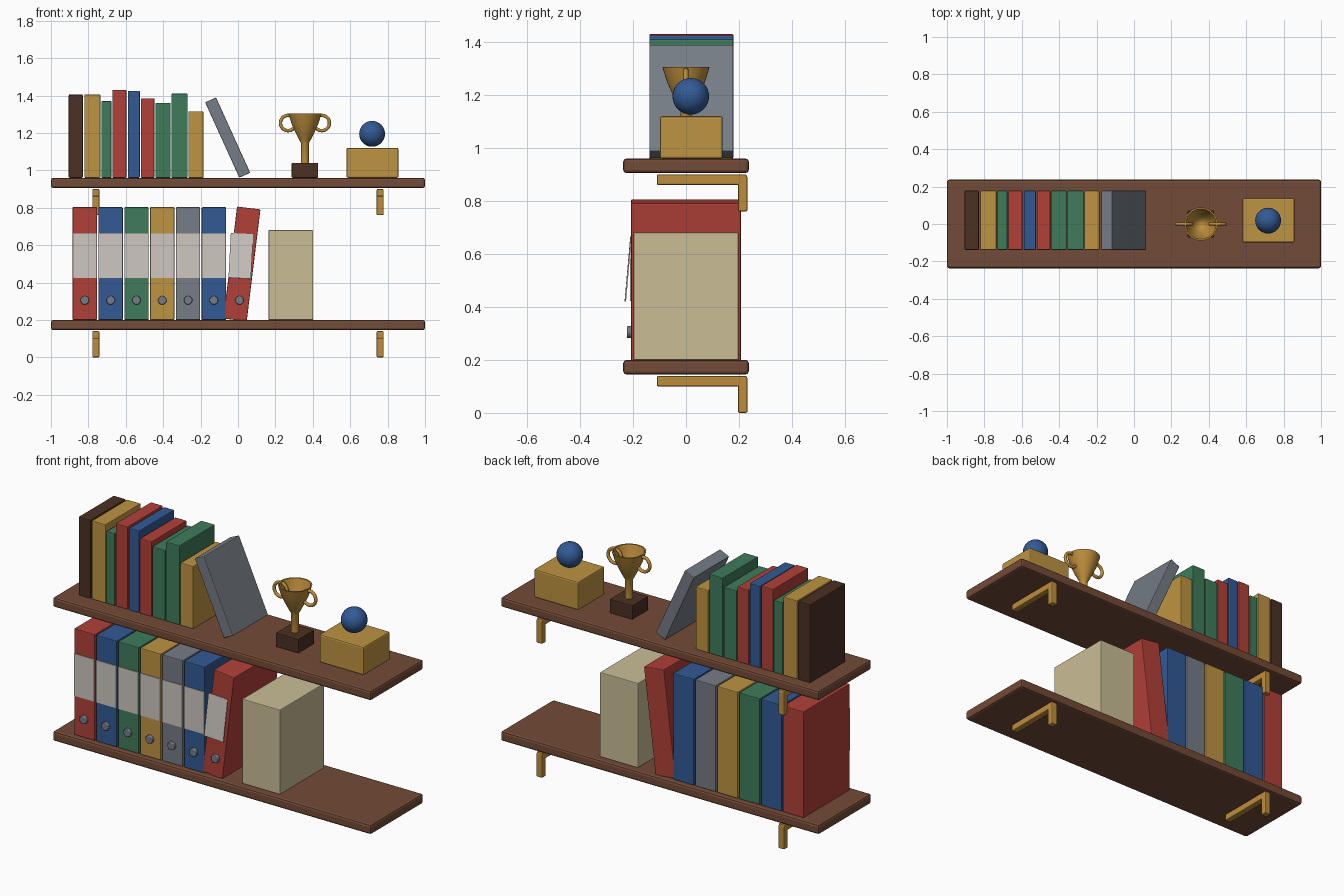
import bpy, bmesh, math
from mathutils import Matrix

if "Cube" in bpy.data.objects:
    bpy.data.objects.remove(bpy.data.objects["Cube"])


def material(name, r, g, b):
    m = bpy.data.materials.new(name)
    m.use_nodes = True
    m.diffuse_color = (r, g, b, 1)
    bsdf = next(n for n in m.node_tree.nodes if n.type == 'BSDF_PRINCIPLED')
    bsdf.inputs["Base Color"].default_value = (r, g, b, 1)
    return m


wood = material("walnut wood", .171, .070, .038)
dark = material("dark brown", .072, .030, .017)
gold = material("ochre", .515, .296, .053)
brass = material("brass", .515, .270, .046)
red = material("red", .445, .051, .040)
blue = material("blue", .032, .102, .300)
green = material("green", .048, .200, .102)
gray = material("slate gray", .181, .205, .238)
cream = material("cream", .591, .515, .305)
paper = material("label paper", .610, .578, .527)


def finish(name, bm, mat, loc=(0, 0, 0), rot=(0, 0, 0), bevel=0, smooth=False):
    mesh = bpy.data.meshes.new(name)
    bm.to_mesh(mesh)
    bm.free()
    mesh.materials.append(mat)
    ob = bpy.data.objects.new(name, mesh)
    bpy.context.collection.objects.link(ob)
    ob.location, ob.rotation_euler = loc, rot
    if bevel:
        mod = ob.modifiers.new("soft edges", 'BEVEL')
        mod.width, mod.segments = bevel, 2
    if smooth:
        bpy.ops.object.select_all(action='DESELECT')
        ob.select_set(True)
        bpy.context.view_layer.objects.active = ob
        bpy.ops.object.shade_smooth_by_angle(angle=math.radians(40))
    return ob


def box(name, mat, size, base, rot=(0, 0, 0), bevel=.004):
    """Box whose origin is the middle of its bottom face."""
    bm = bmesh.new()
    bmesh.ops.create_cube(bm, size=1)
    bmesh.ops.translate(bm, verts=bm.verts, vec=(0, 0, .5))
    bmesh.ops.scale(bm, verts=bm.verts, vec=size)
    return finish(name, bm, mat, base, rot, bevel)


def lathe(name, mat, profile, loc, steps=32):
    bm = bmesh.new()
    verts = [bm.verts.new((r, 0, z)) for r, z in profile]
    edges = [bm.edges.new(pair) for pair in zip(verts, verts[1:])]
    bmesh.ops.spin(bm, geom=verts + edges, cent=(0, 0, 0), axis=(0, 0, 1),
                   angle=math.tau, steps=steps)
    bmesh.ops.remove_doubles(bm, verts=bm.verts, dist=1e-4)
    bmesh.ops.recalc_face_normals(bm, faces=bm.faces)
    return finish(name, bm, mat, loc, smooth=True)


# Shelves, each on two angled brackets
for level, z in (("lower", 0), ("upper", .76)):
    box(level + "_shelf", wood, (2, .474, .055), (0, 0, z + .145), bevel=.012)
    for side, x in (("right", -.76), ("left", .76)):
        box(f"{level}_{side}_bracket_arm", brass, (.038, .34, .04), (x, .06, z + .1), bevel=.006)
        box(f"{level}_{side}_bracket_post", brass, (.038, .036, .135), (x, .214, z), bevel=.006)

# Upright books: colour, left edge, right edge, top
books = [(dark, -.905, -.83, 1.405), (gold, -.822, -.736, 1.405), (green, -.73, -.677, 1.37),
         (red, -.672, -.597, 1.43), (blue, -.589, -.525, 1.425), (red, -.519, -.447, 1.385),
         (green, -.442, -.361, 1.36), (green, -.356, -.27, 1.41), (gold, -.265, -.185, 1.315)]
for i, (mat, x0, x1, top) in enumerate(books):
    box(f"book_{i + 1}", mat, (x1 - x0, .317, top - .96), ((x0 + x1) / 2, .02, .96))
box("leaning_book", gray, (.064, .317, .442), (.036, .02, .974), (0, math.radians(-24.4), 0))


# Ring binders with spine label and finger ring
def finger_ring(name, x):
    bm = bmesh.new()
    bmesh.ops.create_cone(bm, cap_ends=True, segments=20, radius1=.023, radius2=.023, depth=.02,
                          matrix=Matrix.Rotation(math.pi / 2, 4, 'X'))
    finish(name, bm, gray, (x, -.213, .305), bevel=.004, smooth=True)


for i, mat in enumerate((red, blue, green, gold, gray, blue)):
    x = -.819 + i * .138
    box(f"binder_{i + 1}", mat, (.13, .415, .603), (x, 0, .2))
    box(f"binder_label_{i + 1}", paper, (.126, .005, .24), (x, -.209, .423), bevel=0)
    finger_ring(f"binder_ring_{i + 1}", x)
box("leaning_binder", red, (.126, .415, .603), (-.016, 0, .2), (0, math.radians(7), 0))
box("leaning_binder_label", paper, (.12, .005, .24), (.009, -.229, .423),
    (math.radians(-5), math.radians(3), 0), bevel=0)
finger_ring("leaning_binder_ring", .008)

# Storage box on the lower shelf
box("storage_box", cream, (.238, .396, .48), (.283, 0, .2))

# Trophy: plinth, turned cup, two ring handles
tx = .358
box("trophy_plinth", dark, (.142, .142, .08), (tx, 0, .96))
lathe("trophy_cup", brass, [(0, 0), (.021, 0), (.021, .105), (.032, .125), (.052, .165),
                            (.072, .21), (.089, .265), (.081, .265), (.064, .21),
                            (.045, .17), (.022, .14), (0, .135)], (tx, 0, 1.04))
for side, sx in (("right", -1), ("left", 1)):
    bpy.ops.mesh.primitive_torus_add(major_radius=.041, minor_radius=.009, major_segments=28,
                                     minor_segments=10, location=(tx + sx * .09, 0, 1.253),
                                     rotation=(math.pi / 2, 0, 0))
    handle = bpy.context.object
    handle.name = f"trophy_{side}_handle"
    handle.data.materials.append(brass)
    bpy.ops.object.shade_smooth()

# Small chest with a ball on top
box("small_chest", gold, (.278, .237, .16), (.719, .02, .96), bevel=.008)
bm = bmesh.new()
bmesh.ops.create_uvsphere(bm, u_segments=32, v_segments=16, radius=.069)
finish("ball", bm, blue, (.717, .018, 1.195), smooth=True)
